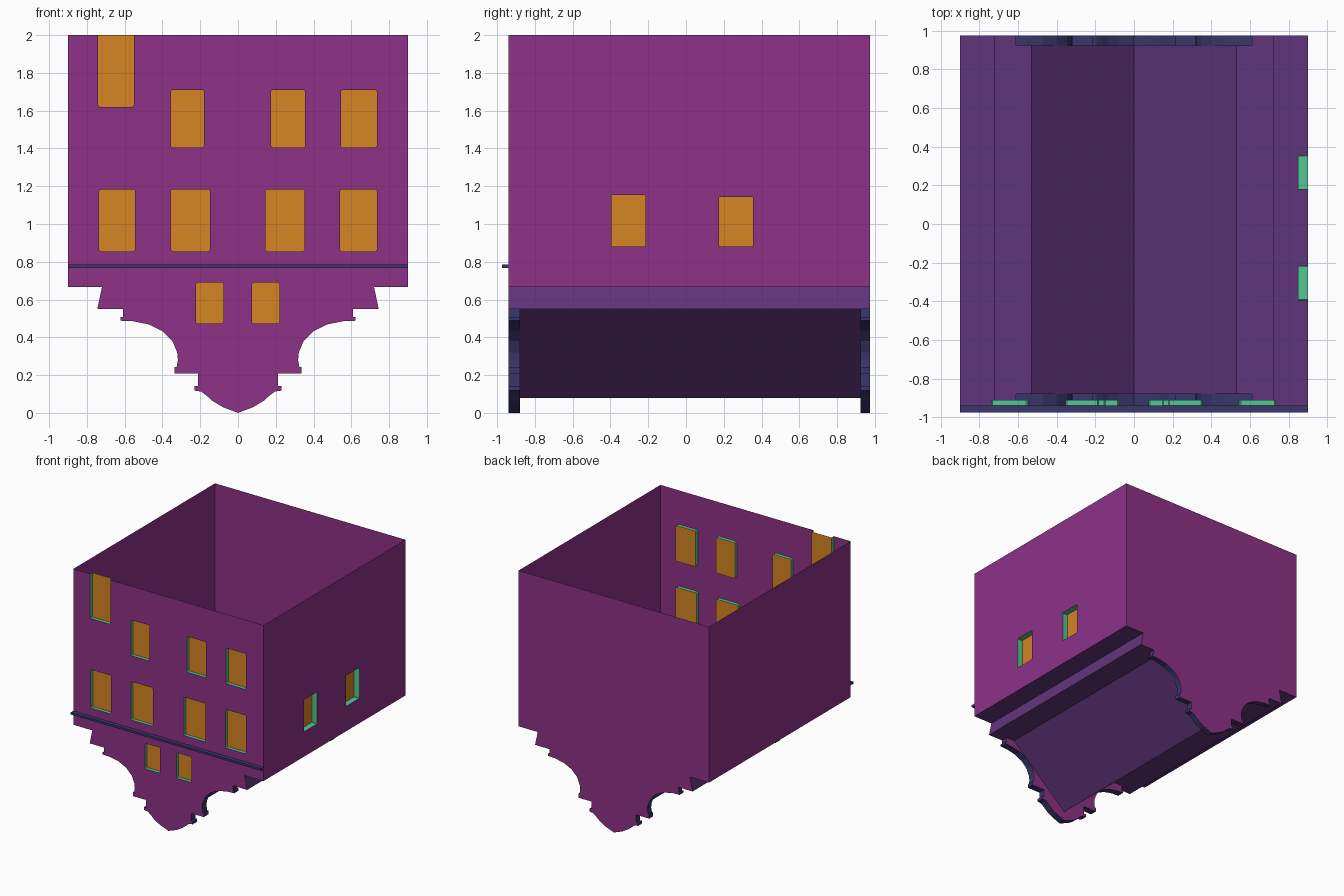
import bpy, bmesh
from mathutils import Vector
from mathutils.geometry import tessellate_polygon

if "Cube" in bpy.data.objects:
    bpy.data.objects.remove(bpy.data.objects["Cube"])


def material(name, rgb):
    m = bpy.data.materials.new(name)
    lin = [(c / 255 / 12.92 if c < 11 else ((c / 255 + 0.055) / 1.055) ** 2.4) for c in rgb]
    m.diffuse_color = (*lin, 1)
    m.use_nodes = True
    m.node_tree.nodes["Principled BSDF"].inputs["Base Color"].default_value = m.diffuse_color
    return m


WALL = material("magenta wall", (142, 50, 136))
ROOF = material("purple roof", (97, 53, 124))
TRIM = material("dark blue trim", (58, 54, 108))
PANE = material("orange pane", (214, 133, 35))
REVEAL = material("green reveal", (83, 198, 147))

FRONT, BACK, SIDE, TOP = -0.94, 0.975, 0.90, 2.0
GABLE_F, GABLE_B = -0.88, 0.925       # inner faces of the two gable slabs

# right half of the facade outline, eaves down to the gable tip
EAVES = [(SIDE, .667), (.72, .667), (.745, .55), (.61, .55)]
GABLE = [(.61, .55), (.61, .507), (.622, .507), (.622, .488), (.56, .486), (.47, .468), (.40, .433),
         (.347, .38), (.322, .32), (.318, .28), (.325, .242), (.335, .242), (.335, .208),
         (.212, .208), (.212, .143), (.23, .143), (.23, .118), (.195, .113), (.165, .09),
         (.135, .063), (.08, .03), (0, 0)]


def mirrored(half):
    return half + [(-x, z) for x, z in reversed(half) if x > 0]


def finish(name, bm, mats):
    me = bpy.data.meshes.new(name)
    bm.to_mesh(me)
    bm.free()
    for m in mats:
        me.materials.append(m)
    ob = bpy.data.objects.new(name, me)
    bpy.context.collection.objects.link(ob)
    return ob


def on_y(y):
    return lambda a, b, d=0: Vector((a, y + d, b))


def on_x(x):
    return lambda a, b, d=0: Vector((x + d, a, b))


def sheet(name, outline, holes, place, facing, mat):
    """Flat wall with window openings."""
    loops = [[Vector((a, b, 0)) for a, b in loop] for loop in [outline] + holes]
    bm = bmesh.new()
    vs = [bm.verts.new(place(p.x, p.y)) for loop in loops for p in loop]
    for tri in tessellate_polygon(loops):
        f = bm.faces.new([vs[i] for i in tri])
        f.normal_update()
        if f.normal.dot(Vector(facing)) < 0:
            f.normal_flip()
    return finish(name, bm, [mat])


def opening(a0, a1, b0, b1, c=.008):
    """Window outline with clipped corners."""
    return [(a0 + c, b0), (a1 - c, b0), (a1, b0 + c), (a1, b1 - c),
            (a1 - c, b1), (a0 + c, b1), (a0, b1 - c), (a0, b0 + c)]


def window(name, loop, place, depth, facing, open_top=False):
    """Recessed pane with reveal sides."""
    bm = bmesh.new()
    outer = [bm.verts.new(place(a, b)) for a, b in loop]
    inner = [bm.verts.new(place(a, b, depth)) for a, b in loop]
    pane = bm.faces.new(inner)
    pane.normal_update()
    if pane.normal.dot(Vector(facing)) < 0:
        pane.normal_flip()
    centre = pane.calc_center_median()
    n = len(loop)
    for i in range(n):
        j = (i + 1) % n
        if open_top and min(loop[i][1], loop[j][1]) >= TOP:
            continue
        f = bm.faces.new((outer[i], outer[j], inner[j], inner[i]))
        f.material_index = 1
        f.normal_update()
        if f.normal.dot(centre - f.calc_center_median()) < 0:
            f.normal_flip()
    finish(name, bm, [PANE, REVEAL])


def strip(name, pts, y0, y1, mat):
    """Profile swept along y."""
    bm = bmesh.new()
    rows = [[bm.verts.new((x, y, z)) for x, z in pts] for y in (y0, y1)]
    for i in range(len(pts) - 1):
        bm.faces.new((rows[0][i], rows[0][i + 1], rows[1][i + 1], rows[1][i]))
    for f in bm.faces:                      # face outwards / downwards
        f.normal_update()
        m = f.calc_center_median()
        if f.normal.z > .001 or (abs(f.normal.z) <= .001 and f.normal.x * m.x < 0):
            f.normal_flip()
    return finish(name, bm, [mat])


# front wall with its windows; the upper left one is cut off by the open top
front_holes = [opening(*w) for w in [
    (-.355, -.18, 1.405, 1.71), (.175, .355, 1.405, 1.71), (.545, .735, 1.405, 1.71),
    (-.735, -.545, .855, 1.183), (-.355, -.148, .855, 1.183),
    (.145, .352, .855, 1.183), (.54, .735, .855, 1.183),
    (-.222, -.078, .472, .69), (.075, .22, .472, .69)]]
c = .008
notch = [(-.74, TOP), (-.74, 1.62 + c), (-.74 + c, 1.62), (-.55 - c, 1.62), (-.55, 1.62 + c), (-.55, TOP)]
body = mirrored(EAVES + GABLE[1:])
outline = [(SIDE, TOP)] + body + [(-SIDE, TOP)]
sheet("front_wall", outline + notch, front_holes, on_y(FRONT), (0, -1, 0), WALL)
for i, h in enumerate(front_holes):
    window(f"front_window_{i + 1}", h, on_y(FRONT), .03, (0, -1, 0))
window("front_window_top", notch, on_y(FRONT), .03, (0, -1, 0), open_top=True)

# back wall
sheet("back_wall", outline, [], on_y(BACK), (0, 1, 0), WALL)

# side walls, right one with two windows
side = [(FRONT, .667), (BACK, .667), (BACK, TOP), (FRONT, TOP)]
side_holes = [opening(-.395, -.215, .88, 1.153, .004), opening(.175, .355, .88, 1.143, .004)]
sheet("right_wall", side, side_holes, on_x(SIDE), (1, 0, 0), WALL)
for i, h in enumerate(side_holes):
    window(f"right_window_{i + 1}", h, on_x(SIDE), -.05, (1, 0, 0))
sheet("left_wall", side, [], on_x(-SIDE), (-1, 0, 0), WALL)

# gable slabs: edge band and inner face
for label, y0, y1, n in (("front", FRONT, GABLE_F, 1), ("back", BACK, GABLE_B, -1)):
    strip(label + "_gable_edge", mirrored(GABLE), y0, y1, TRIM)
    sheet(label + "_gable_inner_face", mirrored(GABLE), [], on_y(y1), (0, n, 0), WALL)

# eaves and roof slopes
for label, s in (("right", 1), ("left", -1)):
    strip(label + "_eaves", [(s * x, z) for x, z in EAVES], FRONT, BACK, ROOF)
    strip(label + "_roof", [(s * x, z) for x, z in [(.61, .55), (.53, .55), (0, .08)]],
          GABLE_F, GABLE_B, ROOF)

# ledge across the front
bm = bmesh.new()
bmesh.ops.create_cube(bm, size=1)
for v in bm.verts:
    v.co = (v.co.x * 2 * SIDE, -.9575 + v.co.y * .035, .777 + v.co.z * .018)
finish("front_ledge", bm, [TRIM])
